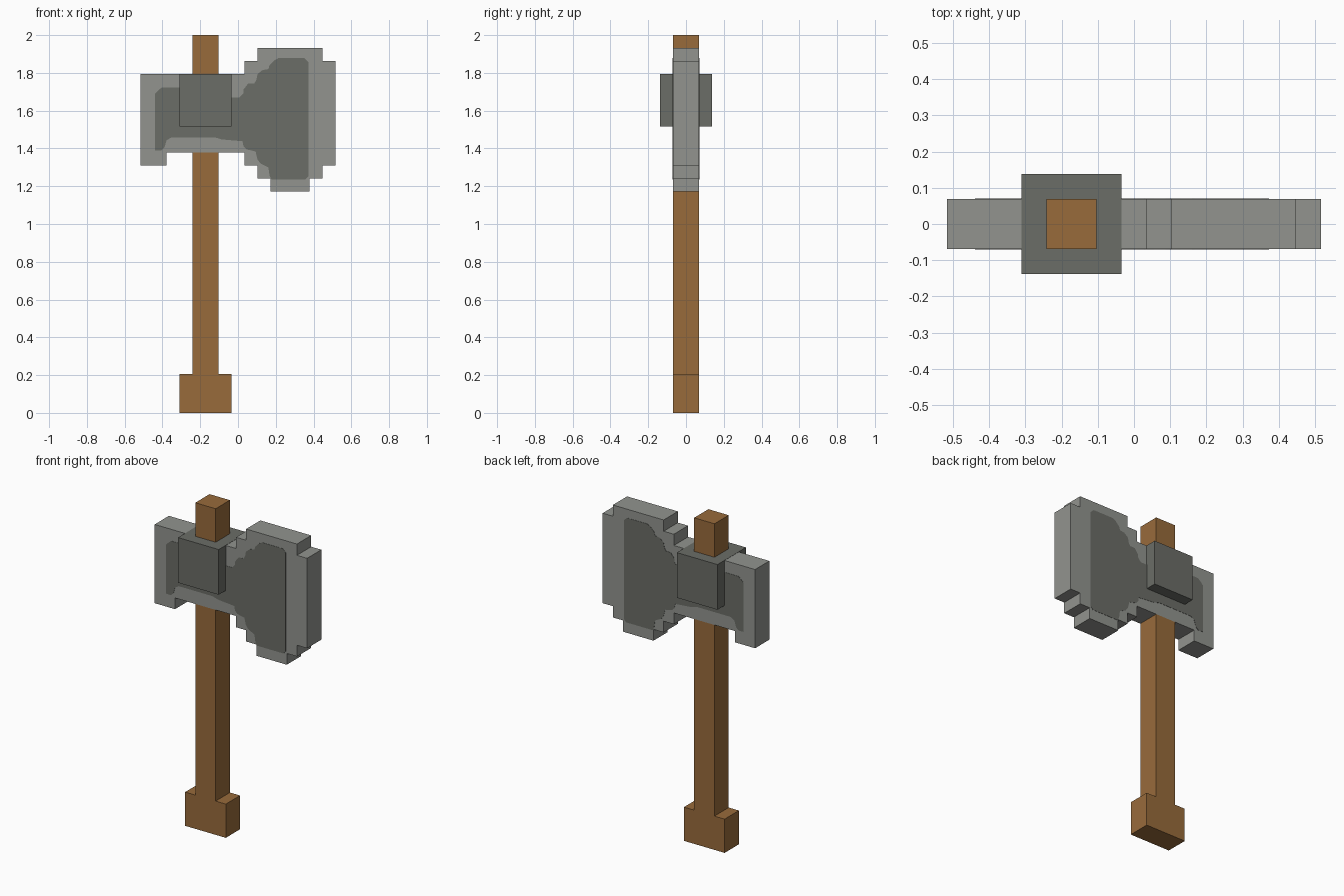
import bpy
import bmesh

cube = bpy.data.objects.get("Cube")
if cube:
    bpy.data.objects.remove(cube, do_unlink=True)

U = 2 / 29  # grid step of the blocky design


def make_material(name, rgb):
    linear = [((c / 255 + 0.055) / 1.055) ** 2.4 for c in rgb] + [1.0]
    mat = bpy.data.materials.new(name)
    mat.use_nodes = True
    mat.diffuse_color = linear
    mat.node_tree.nodes["Principled BSDF"].inputs["Base Color"].default_value = linear
    return mat


wood = make_material("brown_wood", (152, 107, 59))
steel = make_material("light_steel", (146, 148, 143))
iron = make_material("dark_iron", (107, 109, 103))


def extrude(name, profile, y0, y1, mat):
    """Extrude an (x, z) outline from y0 to y1."""
    bm = bmesh.new()
    face = bm.faces.new([bm.verts.new((x, y0, z)) for x, z in profile])
    moved = bmesh.ops.extrude_face_region(bm, geom=[face])["geom"]
    verts = [v for v in moved if isinstance(v, bmesh.types.BMVert)]
    bmesh.ops.translate(bm, verts=verts, vec=(0, y1 - y0, 0))
    bmesh.ops.recalc_face_normals(bm, faces=bm.faces)
    mesh = bpy.data.meshes.new(name)
    bm.to_mesh(mesh)
    bm.free()
    mesh.materials.append(mat)
    obj = bpy.data.objects.new(name, mesh)
    bpy.context.collection.objects.link(obj)
    return obj


def grid(points):
    return [(x * U, z * U) for x, z in points]


def rect(x0, x1, z0, z1):
    return grid([(x0, z0), (x1, z0), (x1, z1), (x0, z1)])


# Shaft with its wider foot, and the stub above the head
extrude("handle", grid([(-4.5, 0), (-0.5, 0), (-0.5, 3), (-1.5, 3), (-1.5, 20),
                        (-3.5, 20), (-3.5, 3), (-4.5, 3)]), -U, U, wood)
extrude("handle_top", rect(-3.5, -1.5, 25.5, 29), -U, U, wood)

# Stepped axe head
extrude("axe_head", grid([
    (-7.5, 19), (-5.5, 19), (-5.5, 20), (0.5, 20), (0.5, 19), (1.5, 19),
    (1.5, 18), (2.5, 18), (2.5, 17), (5.5, 17), (5.5, 18), (6.5, 18),
    (6.5, 19), (7.5, 19), (7.5, 27), (6.5, 27), (6.5, 28), (1.5, 28),
    (1.5, 27), (0.5, 27), (0.5, 26), (-7.5, 26)]), -U, U, steel)

# Square collar around the shaft
extrude("collar", rect(-4.5, -0.5, 22, 26.02), -2 * U, 2 * U, iron)

# Dark inlay on both faces of the head
inlay = [
    (-.44, 1.69), (-.425, 1.705), (-.405, 1.722), (-.30, 1.722), (-.04, 1.67),
    (.008, 1.67), (.028, 1.69), (.03, 1.713), (.055, 1.745), (.087, 1.745),
    (.098, 1.765), (.103, 1.793), (.13, 1.815), (.161, 1.82), (.167, 1.841),
    (.193, 1.867), (.214, 1.878), (.352, 1.878), (.373, 1.857), (.373, 1.252),
    (.357, 1.236), (.177, 1.236), (.167, 1.257), (.161, 1.30), (.119, 1.321),
    (.103, 1.342), (.093, 1.384), (.045, 1.395), (.029, 1.411), (.024, 1.438),
    (-.087, 1.448), (-.124, 1.459), (-.352, 1.459), (-.378, 1.443),
    (-.389, 1.406), (-.405, 1.39), (-.44, 1.39)]
for name, side in (("front_inlay", -1), ("back_inlay", 1)):
    extrude(name, inlay, side * (U - 0.002), side * (U + 0.0015), iron)
